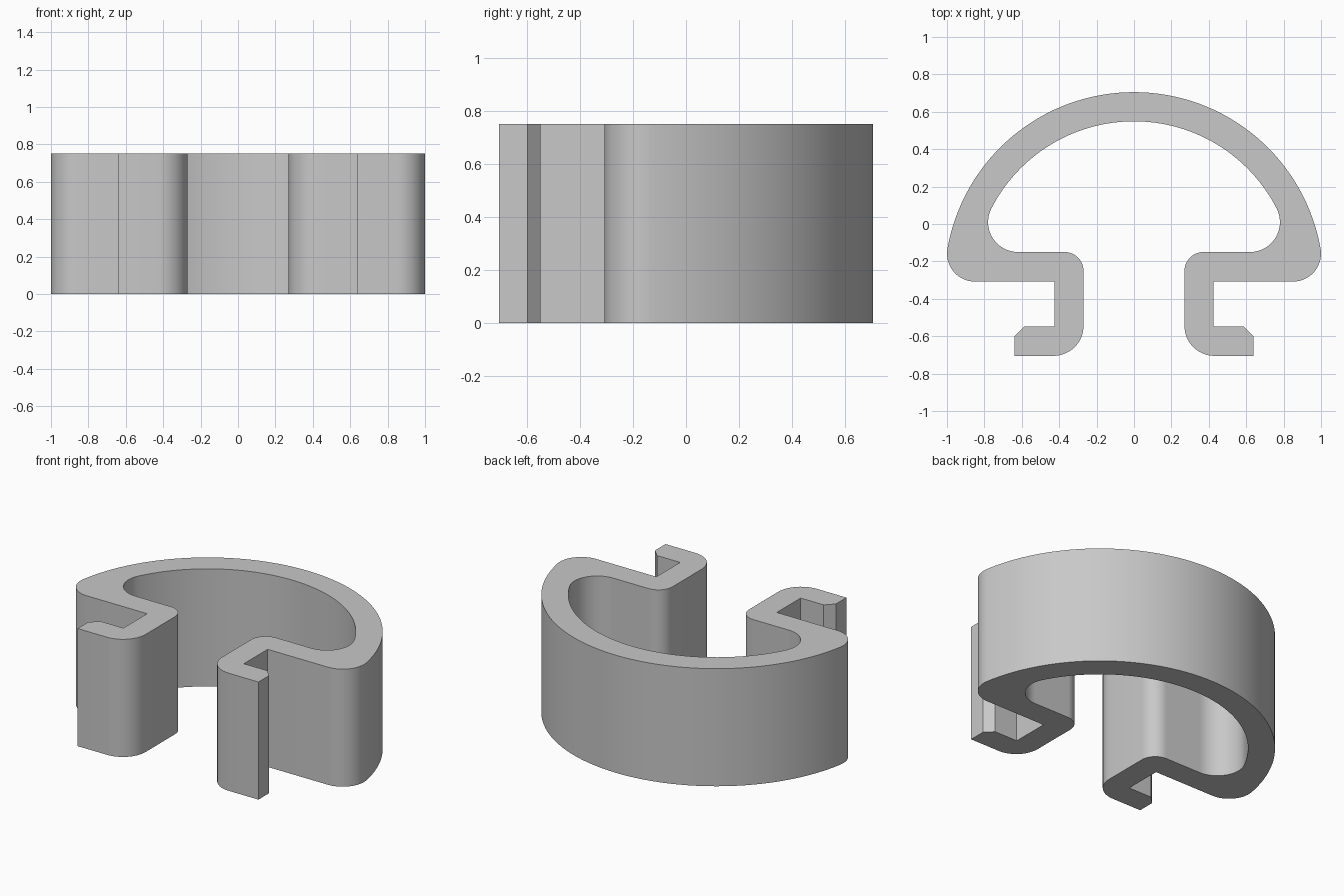
import bpy
import bmesh
from math import atan2, cos, sin, pi, radians
from mathutils import Vector

cube = bpy.data.objects.get("Cube")
if cube:
    bpy.data.objects.remove(cube, do_unlink=True)

HEIGHT = 0.75
HUB_Y = -0.308           # shared centre of the two large arcs
OUTER_R, INNER_R = 1.013, 0.857
FLOOR_Y = -0.15          # inside of the flat flange
BASE_Y = HUB_Y           # outside of the flat flange


def arc(cx, cy, r, start, end, steps):
    """Points along a circular arc, angles in radians."""
    angles = [start + (end - start) * i / steps for i in range(steps + 1)]
    return [(cx + r * cos(a), cy + r * sin(a)) for a in angles]


def shoulder(big_r, r, flat_y):
    """Quarter dome arc blended by a fillet into the flat flange."""
    cy = flat_y + r
    cx = ((big_r - r) ** 2 - (cy - HUB_Y) ** 2) ** 0.5
    join = atan2(cy - HUB_Y, cx)
    dome = arc(0, HUB_Y, big_r, pi / 2, join, 32)
    return dome + arc(cx, cy, r, join, -pi / 2, 14)[1:]


# Right-hand half of the outline: outer shell, hooked foot, inner shell
outer = shoulder(OUTER_R, 0.15, BASE_Y)
foot = [(0.425, BASE_Y), (0.425, -0.548), (0.588, -0.548),
        (0.638, -0.598), (0.638, -0.705)]
heel = arc(0.43, -0.545, 0.16, -pi / 2, -pi, 12)
neck = arc(0.37, FLOOR_Y - 0.1, 0.1, pi, pi / 2, 10)
inner = shoulder(INNER_R, 0.16, FLOOR_Y)[::-1]
half = outer + foot + heel + neck + inner

# Full closed outline, mirrored without repeating the centre points
outline = half + [(-x, y) for x, y in half[-2:0:-1]]

# Extrude the outline into the clip
bm = bmesh.new()
face = bm.faces.new([bm.verts.new((x, y, 0)) for x, y in outline])
top = bmesh.ops.extrude_face_region(bm, geom=[face])["geom"]
bmesh.ops.translate(bm, vec=Vector((0, 0, HEIGHT)),
                    verts=[v for v in top if isinstance(v, bmesh.types.BMVert)])
bmesh.ops.recalc_face_normals(bm, faces=bm.faces[:])
mesh = bpy.data.meshes.new("spring_clip")
bm.to_mesh(mesh)
bm.free()

clip = bpy.data.objects.new("spring_clip", mesh)
bpy.context.collection.objects.link(clip)

# Plain grey finish
grey = bpy.data.materials.new("light_grey")
grey.use_nodes = True
colour = (0.58, 0.58, 0.58, 1)
grey.diffuse_color = colour
grey.node_tree.nodes["Principled BSDF"].inputs["Base Color"].default_value = colour
mesh.materials.append(grey)

# Smooth curves, crisp corners
bpy.ops.object.select_all(action='DESELECT')
clip.select_set(True)
bpy.context.view_layer.objects.active = clip
bpy.ops.object.shade_smooth_by_angle(angle=radians(30))
